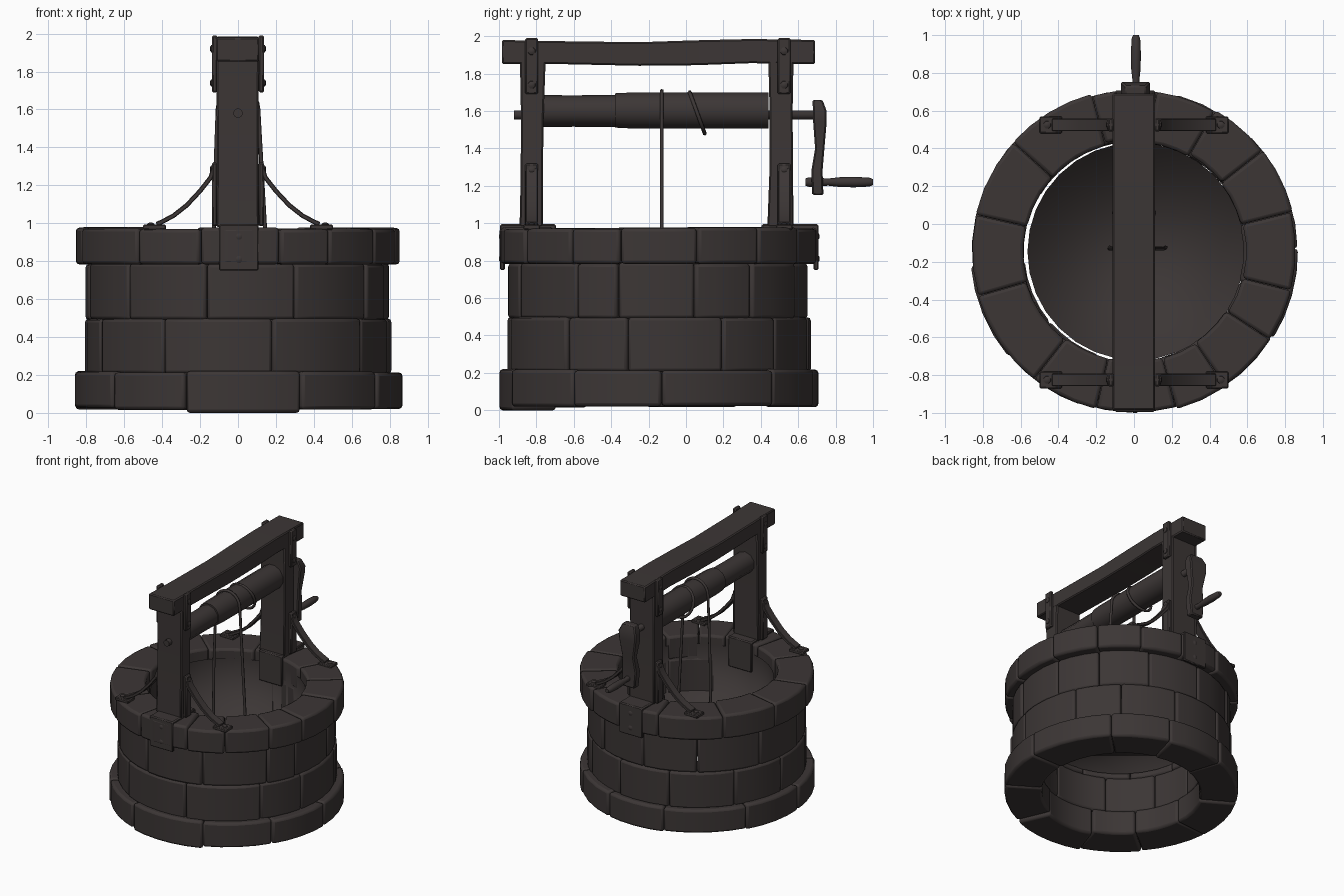
import bpy, bmesh, math, random
from mathutils import Vector

if "Cube" in bpy.data.objects:
    bpy.data.objects.remove(bpy.data.objects["Cube"])

random.seed(4)
CY = -0.145                                   # well axis
mat = bpy.data.materials.new("dark_brown_grey")
mat.diffuse_color = (0.045, 0.037, 0.036, 1)
mat.use_nodes = True
mat.node_tree.nodes["Principled BSDF"].inputs["Base Color"].default_value = mat.diffuse_color


def finish(name, bm, bevel=0.0, angle=40, segs=1):
    bmesh.ops.recalc_face_normals(bm, faces=bm.faces)
    me = bpy.data.meshes.new(name)
    bm.to_mesh(me)
    bm.free()
    ob = bpy.data.objects.new(name, me)
    bpy.context.collection.objects.link(ob)
    me.materials.append(mat)
    if bevel:
        m = ob.modifiers.new("bevel", 'BEVEL')
        m.width, m.segments = bevel, segs
        m.limit_method, m.angle_limit = 'ANGLE', math.radians(40)
    bpy.ops.object.select_all(action='DESELECT')
    ob.select_set(True)
    bpy.context.view_layer.objects.active = ob
    bpy.ops.object.shade_smooth_by_angle(angle=math.radians(angle))
    return ob


def skin(name, rings, bevel=0.0, angle=40, segs=1, cap_end=True):
    """Closed loft through rings of points."""
    bm = bmesh.new()
    vs = [[bm.verts.new(p) for p in r] for r in rings]
    n = len(vs[0])
    for a, b in zip(vs, vs[1:]):
        for i in range(n):
            j = (i + 1) % n
            bm.faces.new((a[i], a[j], b[j], b[i]))
    bm.faces.new(vs[0])
    if cap_end:
        bm.faces.new(vs[-1])
    return finish(name, bm, bevel, angle, segs)


def timber(name, axis, stations, bevel=0.008):
    """Rectangular beam along an axis: (t, a0, a1, b0, b1) per station."""
    rings = []
    for t, a0, a1, b0, b1 in stations:
        ring = []
        for a, b in ((a0, b0), (a1, b0), (a1, b1), (a0, b1)):
            ring.append((a, t, b) if axis == 'y' else (a, b, t))
        rings.append(ring)
    return skin(name, rings, bevel, 30)


def box(name, x, y, z, bevel=0.005):
    return timber(name, 'z', [(z[0], *x, *y), (z[1], *x, *y)], bevel)


def lathe(name, axis, c, prof, n=12):
    """Round part: (position along axis, radius), centred on c."""
    rings = []
    for t, r in prof:
        ring = []
        for i in range(n):
            a = math.tau * (i + 0.5) / n
            u, v = r * math.cos(a), r * math.sin(a)
            p = {'x': (t, u, v), 'y': (u, t, v), 'z': (u, v, t)}[axis]
            ring.append(Vector(c) + Vector(p))
        rings.append(ring)
    return skin(name, rings)


def bolt(axis, c, s):
    lathe("bolt", axis, c, [(-0.005 * s, 0.022), (0.004 * s, 0.02), (0.01 * s, 0.009)], 8)


def rope(name, pts, r=0.011):
    cu = bpy.data.curves.new(name, 'CURVE')
    cu.dimensions = '3D'
    cu.bevel_depth, cu.bevel_resolution, cu.use_fill_caps = r, 1, True
    sp = cu.splines.new('POLY')
    sp.points.add(len(pts) - 1)
    for p, q in zip(sp.points, pts):
        p.co = (*q, 1)
    cu.materials.append(mat)
    bpy.context.collection.objects.link(bpy.data.objects.new(name, cu))


# Stone courses: z range, outer radius, seam angles measured from the front
courses = [
    ("base_stone", 0.025, 0.218, 0.866, (-162, -120, -85, -50, -19, 23, 58, 91, 135, 165)),
    ("lower_wall_stone", 0.205, 0.50, 0.813, (-160, -125, -95, -64, -29, 13, 53, 78, 115, 140, 170)),
    ("upper_wall_stone", 0.49, 0.79, 0.805, (-175, -145, -110, -78, -46, -12, 22, 57, 74, 104, 128, 155)),
    ("rim_stone", 0.783, 0.975, 0.863, (-165, -132, -103, -74, -38, -13.5, 15, 34, 57, 76, 104, 128, 150, 172)),
]
for name, z0, z1, rad, seams in courses:
    for a, b in zip(seams, seams[1:] + (seams[0] + 360,)):
        k = max(2, math.ceil((b - a) / 10))
        ro, ri = rad + random.uniform(-0.008, 0.004), 0.585 + random.uniform(-0.008, 0.01)
        if abs((a + b) / 2) < 20 or (a + b) / 2 > 160:
            ro = min(ro, 0.853)               # stones under the saddle plates
        lo, hi = z0, z1 + random.uniform(-0.006, 0.004)
        if name == "base_stone":
            lo = 0.0 if a == -19 else 0.03 - random.uniform(0, 0.015)
        rings = []
        for i in range(k + 1):
            t = math.radians(a + 0.1 + (b - a - 0.2) * i / k)
            s, c = math.sin(t), -math.cos(t)
            rings.append([(r * s, CY + r * c, z) for r, z in ((ri, lo), (ro, lo), (ro, hi), (ri, hi))])
        skin(name, rings, 0.018, 35, 2)

# Shaft lining: open-topped cup, softly shaded
cup = [[((r * math.cos(math.tau * i / 32)) + 0.012, CY + r * math.sin(math.tau * i / 32), z)
        for i in range(32)] for r, z in ((0.576, 0.52), (0.576, 0.90))]
skin("shaft_lining", cup, 0, 180, 1, False)

# Posts and top beam
timber("front_post", 'z', [(0.98, -0.115, 0.11, -0.89, -0.765), (1.2, -0.112, 0.108, -0.885, -0.765),
                           (1.55, -0.112, 0.108, -0.882, -0.762), (1.88, -0.113, 0.11, -0.888, -0.75)])
timber("back_post", 'z', [(0.98, -0.115, 0.11, 0.435, 0.575), (1.3, -0.112, 0.108, 0.447, 0.572),
                          (1.6, -0.112, 0.108, 0.447, 0.57), (1.88, -0.113, 0.11, 0.44, 0.575)])
timber("top_beam", 'y', [(-0.985, -0.115, 0.112, 1.852, 1.98), (-0.72, -0.113, 0.11, 1.852, 1.974),
                         (-0.25, -0.113, 0.11, 1.842, 1.968), (0.05, -0.113, 0.11, 1.845, 1.978),
                         (0.35, -0.113, 0.11, 1.856, 1.985), (0.69, -0.115, 0.112, 1.85, 1.98)], 0.008)

# Iron fittings repeated at both posts and both sides
for y in (-0.825, 0.525):
    for s in (-1, 1):
        xs = sorted((s * 0.108, s * 0.138))
        box("beam_strap", xs, (y - 0.035, y + 0.035), (1.69, 1.99), 0.008)
        box("brace_plate", xs, (y - 0.035, y + 0.035), (0.985, 1.32), 0.008)
        for z in (1.92, 1.74, 1.285):
            bolt('x', (s * 0.138, y, z), s)
        # curved brace, a bent flat bar
        path = [(0.128, 1.29), (0.145, 1.24), (0.20, 1.17), (0.27, 1.095), (0.34, 1.04), (0.40, 1.008), (0.43, 0.995)]
        rings = []
        for i, p in enumerate(path):
            q, r = path[max(i - 1, 0)], path[min(i + 1, len(path) - 1)]
            d = Vector((r[0] - q[0], r[1] - q[1])).normalized() * 0.012
            rings.append([(s * (p[0] + e * d.y), y + w, p[1] - e * d.x)
                          for e, w in ((-1, -0.033), (1, -0.033), (1, 0.033), (-1, 0.033))])
        skin("curved_brace", rings, 0.004, 35)
        box("brace_foot", sorted((s * 0.38, s * 0.50)), (y - 0.045, y + 0.045), (0.965, 0.993), 0.006)
        bolt('z', (s * 0.46, y, 0.993), 1)

# Saddle plates folded over the rim under each post
for name, out, inn, s in (("front", -0.994, -0.695, -1), ("back", 0.708, 0.405, 1)):
    box(name + "_saddle_top", (-0.10, 0.108), sorted((out, inn)), (0.965, 0.995), 0.008)
    box(name + "_saddle_outer", (-0.10, 0.108), sorted((out, out - s * 0.025)), (0.75, 0.99), 0.006)
    box(name + "_saddle_inner", (-0.10, 0.108), sorted((inn, inn + s * 0.022)), (0.75, 0.99), 0.006)
    for z in (0.93, 0.81):
        bolt('y', (0.005, out - s * 0.004, z), s)

# Windlass drum and axle
lathe("drum_narrow_end", 'y', (0, 0, 1.60), [(-0.77, 0.085), (-0.6, 0.084), (-0.36, 0.086)], 10)
lathe("drum", 'y', (0, 0, 1.603), [(-0.38, 0.095), (-0.30, 0.099), (0.3, 0.1), (0.44, 0.099)], 12)
lathe("axle", 'y', (0, 0, 1.58), [(-0.92, 0.025), (0.73, 0.025), (0.74, 0.018)])

# Crank arm and handle
timber("crank_arm", 'z', [(1.15, -0.05, 0.06, 0.675, 0.735), (1.28, -0.06, 0.07, 0.67, 0.73),
                          (1.40, -0.045, 0.06, 0.69, 0.74), (1.54, -0.07, 0.08, 0.68, 0.752),
                          (1.60, -0.07, 0.085, 0.68, 0.752), (1.66, -0.045, 0.06, 0.675, 0.73)])
lathe("crank_handle", 'y', (0.01, 0, 1.22), [(0.64, 0.02), (0.66, 0.026), (0.76, 0.019), (0.82, 0.026),
                                            (0.90, 0.028), (0.98, 0.024), (1.0, 0.016)], 10)

# Ropes: hanging pair over the drum, plus a loose slanted coil
arc = [(0.107 * math.cos(t), -0.13, 1.60 + 0.107 * math.sin(t))
       for t in [math.pi * i / 10 for i in range(11)]]
rope("hanging_rope", [(0.168, -0.125, 0.53), (0.155, -0.13, 0.75), (0.135, -0.13, 1.1)] + arc
     + [(-0.125, -0.13, 1.1), (-0.13, -0.13, 0.75), (-0.132, -0.125, 0.53)])
coil = []
for i in range(21):
    t = math.tau * i / 20
    coil.append((0.107 * math.sin(t), 0.06 - 0.04 * math.cos(t), 1.59 + 0.11 * math.cos(t)))
rope("slanted_coil", coil)
